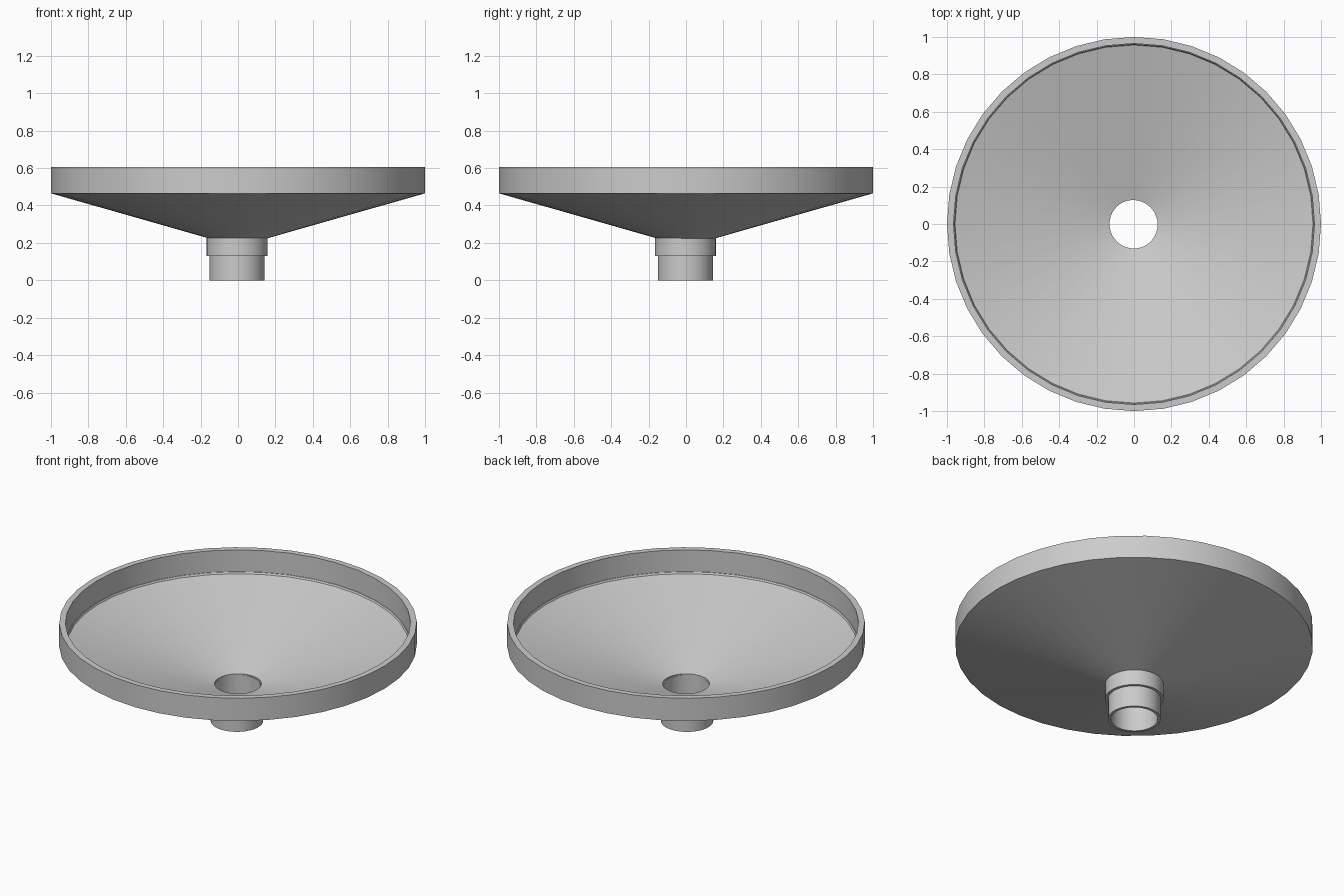
import bpy
import math

cube = bpy.data.objects.get("Cube")
if cube:
    bpy.data.objects.remove(cube, do_unlink=True)

SIDES = 40

# Single plain grey
GREY = (0.6, 0.6, 0.6, 1.0)
grey = bpy.data.materials.new("plain_grey")
grey.use_nodes = True
grey.diffuse_color = GREY
grey.node_tree.nodes["Principled BSDF"].inputs["Base Color"].default_value = GREY


def lathe(name, profile, centre=(0.0, 0.0)):
    """Turn a closed (radius, height) profile, listed counter-clockwise, around z."""
    n = len(profile)
    verts, faces = [], []
    for s in range(SIDES):
        a = 2 * math.pi * s / SIDES
        verts += [(r * math.cos(a), r * math.sin(a), z) for r, z in profile]
        t = (s + 1) % SIDES
        for i in range(n):
            j = (i + 1) % n
            faces.append((s * n + i, t * n + i, t * n + j, s * n + j))
    mesh = bpy.data.meshes.new(name)
    mesh.from_pydata(verts, [], faces)
    mesh.materials.append(grey)
    obj = bpy.data.objects.new(name, mesh)
    obj.location = (*centre, 0)
    bpy.context.collection.objects.link(obj)
    bpy.ops.object.select_all(action='DESELECT')
    obj.select_set(True)
    bpy.context.view_layer.objects.active = obj
    bpy.ops.object.shade_smooth_by_angle(angle=math.radians(30))
    return obj


# Upright band around the bowl
lathe("rim_band", [(0.965, 0.46), (1.0, 0.465), (1.0, 0.605), (0.965, 0.605)])

# Thin conical bowl with an open centre and a small step at its edge
lathe("cone_bowl", [(0.131, 0.217), (1.0, 0.465), (0.985, 0.473),
                    (0.962, 0.471), (0.957, 0.461), (0.131, 0.229)])

# Stepped outlet: wide collar over a narrower open pipe
OUTLET_CENTRE = (-0.005, -0.003)
lathe("outlet_pipe", [(0.131, 0.0), (0.147, 0.0), (0.147, 0.13), (0.163, 0.13),
                      (0.163, 0.226), (0.131, 0.222)], OUTLET_CENTRE)
